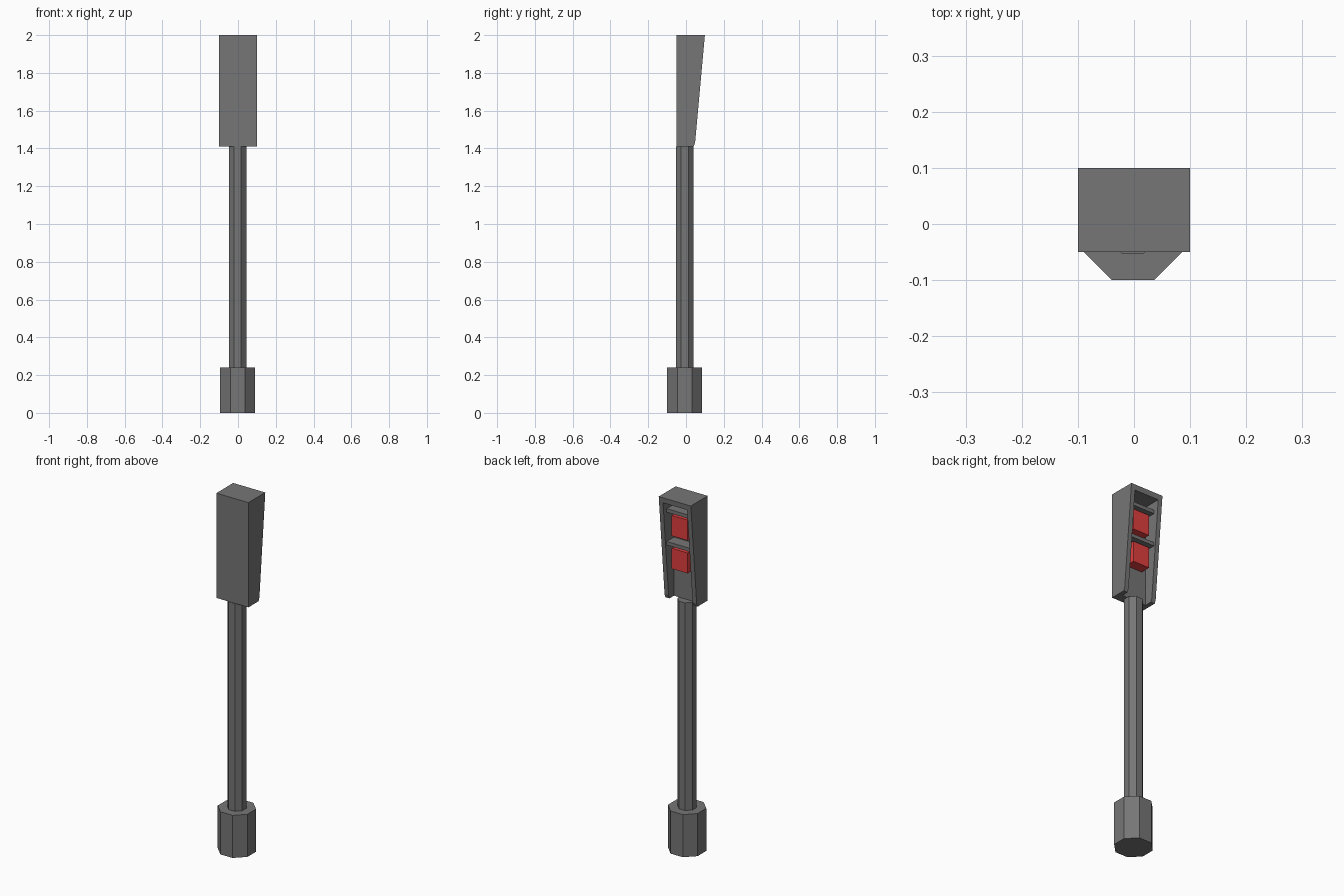
import bpy, bmesh, math

cube = bpy.data.objects.get("Cube")
if cube:
    bpy.data.objects.remove(cube, do_unlink=True)


def material(name, color):
    m = bpy.data.materials.new(name)
    m.use_nodes = True
    m.diffuse_color = color
    m.node_tree.nodes["Principled BSDF"].inputs["Base Color"].default_value = color
    return m


grey = material("dark grey metal", (0.18, 0.18, 0.18, 1))
red = material("signal red", (0.75, 0.05, 0.05, 1))


def finish(name, bm, mat):
    bmesh.ops.recalc_face_normals(bm, faces=bm.faces)
    mesh = bpy.data.meshes.new(name)
    bm.to_mesh(mesh)
    bm.free()
    mesh.materials.append(mat)
    ob = bpy.data.objects.new(name, mesh)
    bpy.context.collection.objects.link(ob)
    return ob


def prism_x(name, profile, half_width, mat):
    """Extrude a (y, z) profile symmetrically along x."""
    bm = bmesh.new()
    face = bm.faces.new([bm.verts.new((-half_width, y, z)) for y, z in profile])
    ext = bmesh.ops.extrude_face_region(bm, geom=[face])
    moved = [g for g in ext["geom"] if isinstance(g, bmesh.types.BMVert)]
    bmesh.ops.translate(bm, verts=moved, vec=(2 * half_width, 0, 0))
    return finish(name, bm, mat)


def box(name, half_width, y0, y1, z0, z1, mat):
    return prism_x(name, [(y0, z0), (y1, z0), (y1, z1), (y0, z1)], half_width, mat)


def octagon_post(name, apothem, z0, z1):
    bpy.ops.mesh.primitive_cylinder_add(
        vertices=8, radius=apothem / math.cos(math.pi / 8), depth=z1 - z0,
        location=(-0.002, -0.007, (z0 + z1) / 2), rotation=(0, 0, math.pi / 8))
    ob = bpy.context.object
    ob.name = name
    ob.data.materials.append(grey)


# Foot and pole
octagon_post("foot", 0.0925, 0, 0.24)
octagon_post("pole", 0.046, 0.24, 1.41)

# Tapered housing, hollowed from the back and open underneath
housing = prism_x("signal_housing",
                  [(-0.05, 1.41), (0.04, 1.41), (0.048, 1.43), (0.1, 2), (-0.05, 2)],
                  0.1, grey)
cutter = box("recess_cutter", 0.075, 0, 0.2, 1.3, 1.97, grey)
cutter.hide_render = True
cut = housing.modifiers.new("recess", "BOOLEAN")
cut.operation = "DIFFERENCE"
cut.solver = "EXACT"
cut.object = cutter
bpy.context.view_layer.objects.active = housing
bpy.ops.object.modifier_apply(modifier=cut.name)
bpy.data.objects.remove(cutter, do_unlink=True)

# Two lamps, each under a shelf-like hood
for label, z in (("upper", 1.775), ("lower", 1.59)):
    box(label + "_lamp", 0.05, 0, 0.056, z, z + 0.115, red)
    box(label + "_hood", 0.075, 0, 0.065, z + 0.13, z + 0.15, grey)
